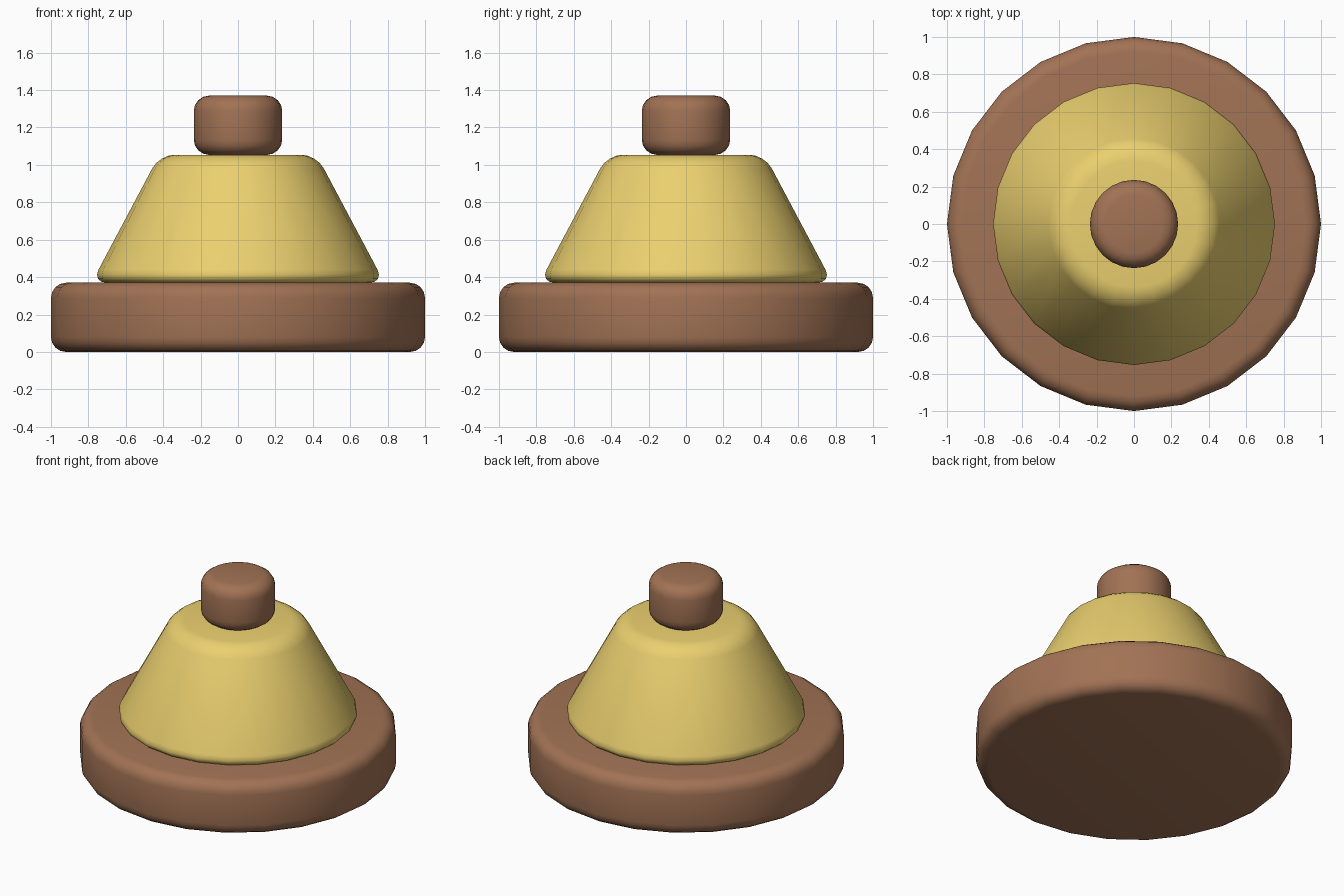
import bpy
import math

if "Cube" in bpy.data.objects:
    bpy.data.objects.remove(bpy.data.objects["Cube"])


def material(name, color):
    m = bpy.data.materials.new(name)
    m.diffuse_color = (*color, 1.0)
    m.use_nodes = True
    m.node_tree.nodes["Principled BSDF"].inputs["Base Color"].default_value = m.diffuse_color
    return m


def rounded_drum(name, r_bottom, r_top, z0, z1, mat, bevel=0.08):
    """24-sided drum or frustum with softened rims."""
    bpy.ops.mesh.primitive_cone_add(vertices=24, radius1=r_bottom, radius2=r_top,
                                    depth=z1 - z0, location=(0, 0, (z0 + z1) / 2))
    ob = bpy.context.object
    ob.name = name
    ob.data.materials.append(mat)
    mod = ob.modifiers.new("rim_bevel", 'BEVEL')
    mod.width = bevel
    mod.segments = 4
    mod.limit_method = 'ANGLE'
    mod.angle_limit = math.radians(30)
    bpy.ops.object.modifier_apply(modifier=mod.name)
    bpy.ops.object.shade_smooth_by_angle(angle=math.radians(40))
    return ob


brown = material("brown", (0.36, 0.17, 0.09))
yellow = material("yellow", (0.83, 0.63, 0.16))

# Wide foot disc
rounded_drum("base", 1.0, 1.0, 0.0, 0.37, brown)
# Tapered body
rounded_drum("body", 0.783, 0.42, 0.37, 1.054, yellow)
# Knob on top
rounded_drum("knob", 0.236, 0.236, 1.054, 1.37, brown)
